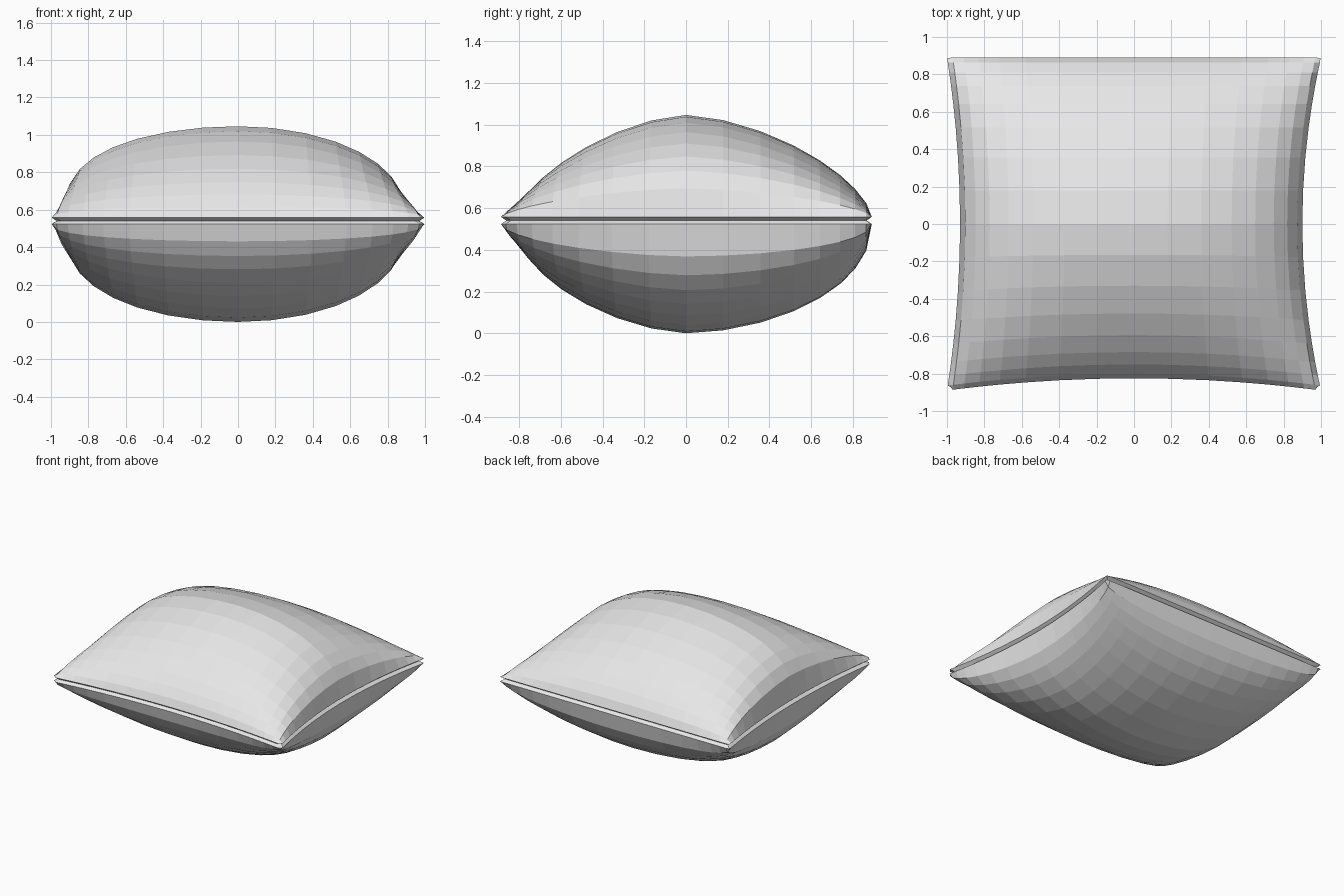
import bpy
import bmesh

cube = bpy.data.objects.get("Cube")
if cube:
    bpy.data.objects.remove(cube, do_unlink=True)

# Plain grey fabric
fabric = bpy.data.materials.new("grey_fabric")
fabric.use_nodes = True
GREY = (0.8, 0.8, 0.8, 1)
fabric.diffuse_color = GREY
fabric.node_tree.nodes["Principled BSDF"].inputs["Base Color"].default_value = GREY

# Grid spacing, tightening towards the seams
HALF = [0.2, 0.4, 0.58, 0.72, 0.83, 0.91, 0.97, 1]
STEPS = [-s for s in reversed(HALF)] + [0] + HALF
GROOVE_Z = 0.54


def plan(u, v):
    """Pillow outline: seams pulled in between the corners."""
    x = u * (0.9 + 0.1 * v * v if u > 0 else 0.93 + 0.07 * v * v)
    y = v * (0.89 if v > 0 else 0.825 + 0.065 * u * u)
    if abs(u) == 1 and abs(v) == 1:
        pull = 0.98 if v < 0 else 0.997
        x, y = x * pull, y * pull
    return x, y


def swell(t, negative, positive):
    """Puffed profile across one axis; each side is (power, roundness)."""
    power, roundness = negative if t < 0 else positive
    return max(0, 1 - abs(t) ** power) ** roundness


def cushion_half(name, seam_z, height, left, right, front, back):
    bm = bmesh.new()
    rows = []
    for v in STEPS:
        row = []
        for u in STEPS:
            x, y = plan(u, v)
            z = seam_z + height * swell(u, left, right) * swell(v, front, back)
            row.append(bm.verts.new((x, y, z)))
        rows.append(row)
    for low, high in zip(rows, rows[1:]):
        for i in range(len(STEPS) - 1):
            bm.faces.new((low[i], low[i + 1], high[i + 1], high[i]))

    # Lip turned inwards to form the seam groove
    rim = [e for e in bm.edges if e.is_boundary]
    lip = bmesh.ops.extrude_edge_only(bm, edges=rim)["geom"]
    for vert in lip:
        if isinstance(vert, bmesh.types.BMVert):
            vert.co.x *= 0.972
            vert.co.y *= 0.972
            vert.co.z = GROOVE_Z
    bmesh.ops.recalc_face_normals(bm, faces=bm.faces)
    bm.normal_update()
    middle = rows[len(rows) // 2][len(STEPS) // 2]
    if middle.normal.z * height < 0:
        bmesh.ops.reverse_faces(bm, faces=bm.faces)

    mesh = bpy.data.meshes.new(name)
    bm.to_mesh(mesh)
    bm.free()
    mesh.materials.append(fabric)
    bpy.context.collection.objects.link(bpy.data.objects.new(name, mesh))


# Upper and lower halves of the pillow
cushion_half("upper_cushion", 0.558, 0.488,
             left=(2, 0.36), right=(2, 0.45), front=(1.6, 0.7), back=(1.6, 0.66))
cushion_half("lower_cushion", 0.523, -0.523,
             left=(2, 0.39), right=(2, 0.43), front=(1.6, 0.57), back=(1.8, 0.48))
